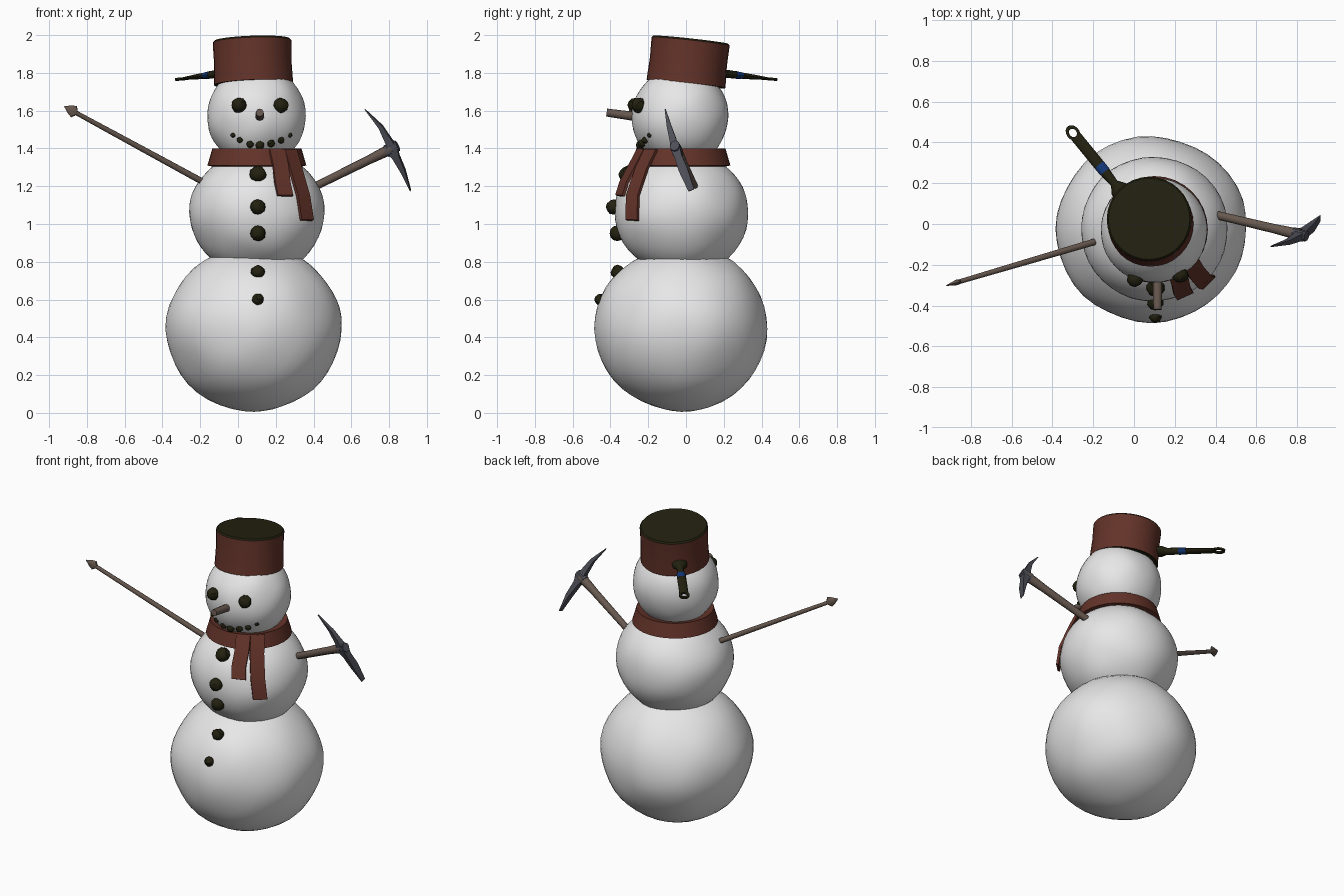
import bpy, bmesh, math, random
from mathutils import Vector, Matrix, noise

if "Cube" in bpy.data.objects:
    bpy.data.objects.remove(bpy.data.objects["Cube"])

random.seed(4)


def mat(name, rgb):
    m = bpy.data.materials.new(name)
    m.diffuse_color = (*rgb, 1)
    m.use_nodes = True
    m.node_tree.nodes["Principled BSDF"].inputs["Base Color"].default_value = m.diffuse_color
    return m


SNOW = mat("snow white", (0.8, 0.8, 0.8))
RED = mat("rust red", (0.125, 0.033, 0.022))
COAL = mat("coal black", (0.016, 0.015, 0.005))
WOOD = mat("grey wood", (0.135, 0.098, 0.078))
METAL = mat("dark metal", (0.075, 0.077, 0.095))
BLUE = mat("blue", (0.007, 0.04, 0.19))


def finish(name, bm, *mats, angle=40):
    bmesh.ops.recalc_face_normals(bm, faces=bm.faces)
    me = bpy.data.meshes.new(name)
    bm.to_mesh(me)
    bm.free()
    for m in mats:
        me.materials.append(m)
    ob = bpy.data.objects.new(name, me)
    bpy.context.collection.objects.link(ob)
    bpy.ops.object.select_all(action='DESELECT')
    ob.select_set(True)
    bpy.context.view_layer.objects.active = ob
    bpy.ops.object.shade_smooth_by_angle(angle=math.radians(angle))
    return ob


def loft(points, sizes, side=(0, 0, 1), n=10):
    """Closed tube through points; sizes are (half width along side, half depth).
    n = 4 gives a box section."""
    bm = bmesh.new()
    pts = [Vector(p) for p in points]
    t = (pts[-1] - pts[0]).normalized()
    s = Vector(side)
    s = (s - t * s.dot(t)).normalized()
    d = t.cross(s)
    off, k = (math.pi / 4, math.sqrt(2)) if n == 4 else (0, 1)
    rings = []
    for p, (a, b) in zip(pts, sizes):
        ang = [off + 2 * math.pi * i / n for i in range(n)]
        rings.append([bm.verts.new(p + s * a * k * math.cos(u) + d * b * k * math.sin(u)) for u in ang])
    for r0, r1 in zip(rings, rings[1:]):
        for i in range(n):
            j = (i + 1) % n
            bm.faces.new((r0[i], r0[j], r1[j], r1[i]))
    bm.faces.new(rings[0])
    bm.faces.new(rings[-1])
    bm.normal_update()
    return bm


# Snow balls: (centre, radii)
BALLS = {
    "bottom_ball": ((0.085, -0.025, 0.445), (0.465, 0.455, 0.44)),
    "middle_ball": ((0.10, -0.025, 1.06), (0.36, 0.355, 0.33)),
    "head": ((0.097, -0.03, 1.57), (0.262, 0.257, 0.265)),
}
for name, (c, r) in BALLS.items():
    bm = bmesh.new()
    bmesh.ops.create_icosphere(bm, subdivisions=4, radius=1)
    for v in bm.verts:
        lump = 1 + 0.025 * noise.noise(v.co * 1.8 + Vector(c) * 5)
        v.co = Vector(c) + Vector([v.co[i] * r[i] * lump for i in range(3)])
    finish(name, bm, SNOW, angle=80)


def front_y(ball, x, z):
    c, r = BALLS[ball]
    return c[1] - r[1] * math.sqrt(max(0, 1 - ((x - c[0]) / r[0]) ** 2 - ((z - c[2]) / r[2]) ** 2))


def coal(name, ball, x, z, r):
    bm = bmesh.new()
    bmesh.ops.create_icosphere(bm, subdivisions=2, radius=r)
    for v in bm.verts:
        v.co *= random.uniform(0.93, 1.05)
        v.co += Vector((x, front_y(ball, x, z) - r * 0.1, z))
    finish(name, bm, COAL, angle=30)


# Eyes, mouth and buttons
for x in (0.005, 0.228):
    coal("eye", "head", x, 1.628, 0.041)
for x, z, r in ((-0.026, 1.47, .013), (0.01, 1.445, .016), (0.064, 1.423, .02), (0.116, 1.417, .024),
                (0.175, 1.426, .021), (0.228, 1.443, .018), (0.275, 1.47, .013)):
    coal("mouth_coal", "head", x, z, r)
for ball, z, r in (("middle_ball", 1.262, .046), ("middle_ball", 1.09, .041), ("middle_ball", .95, .042),
                   ("bottom_ball", .745, .038), ("bottom_ball", .60, .032)):
    coal("button", ball, 0.105, z, r)

# Nose
finish("nose", loft([(0.115, -0.24, 1.565), (0.115, -0.42, 1.59)], [(.025, .025), (.021, .021)]), WOOD)

# Pan worn as a hat: rust side, black base and underside
tilt = Matrix.Rotation(math.radians(-2), 3, 'Y') @ Matrix.Rotation(math.radians(-6.2), 3, 'X')
axis = tilt @ Vector((0, 0, 1))
base = Vector((0.082, 0, 1.742))
bm = loft([base + axis * h for h in (0, 0.12, 0.226, 0.235)],
          [(r, r) for r in (.21, .205, .208, .20)], (1, 0, 0), 32)
for f in bm.faces:
    f.material_index = int(abs(f.normal.dot(axis)) > 0.4)
finish("pan_hat", bm, RED, COAL)

# Pan handle: flared root, blue collar, bar and hanging loop
root, tip = Vector((-0.04, 0.13, 1.805)), Vector((-0.325, 0.478, 1.764))
along = tip - root
flat = (along.y, -along.x, 0)


def on_handle(*ts):
    return [root + along * t for t in ts]


finish("handle_root", loft(on_handle(0, .12, .2, .36), [(.05, .03), (.045, .03), (.02, .022), (.026, .02)], flat, 12), COAL)
finish("handle_collar", loft(on_handle(.36, .46), [(.028, .021), (.028, .018)], flat, 12), BLUE)
finish("handle_bar", loft(on_handle(.46, .66, .86), [(.028, .017), (.028, .013), (.028, .007)], flat, 12), COAL)
bm = bmesh.new()
u, w = along.normalized(), Vector(flat).normalized()
up = u.cross(w)
n = 20
rings = []
for i in range(n):
    a = 2 * math.pi * i / n
    out = u * math.cos(a) * 1.25 + w * math.sin(a)
    c = root + along * 0.91
    rings.append([bm.verts.new(c + out * ro + up * h)
                  for ro, h in ((.032, .006), (.018, .006), (.018, -.006), (.032, -.006))])
for i in range(n):
    a, b = rings[i], rings[(i + 1) % n]
    for k in range(4):
        bm.faces.new((a[k], a[(k + 1) % 4], b[(k + 1) % 4], b[k]))
finish("handle_loop", bm, COAL)

# Scarf band and two hanging tails
finish("scarf_band", loft([(0.1, -0.027, z) for z in (1.30, 1.31, 1.40, 1.385)],
                          [(r, r) for r in (.22, .262, .236, .18)], (1, 0, 0), 32), RED)
for pts, side in (
    ([(.205, -.235, 1.395), (.225, -.28, 1.31), (.235, -.328, 1.22), (.25, -.35, 1.15)], (.9, .42, 0)),
    ([(.275, -.185, 1.395), (.305, -.235, 1.29), (.345, -.282, 1.15), (.365, -.285, 1.02)], (.72, .7, 0)),
):
    finish("scarf_tail", loft(pts, [(.044, .008)] * 4, side, 4), RED)

# Spear arm on the left
a, b = Vector((-0.195, -0.088, 1.228)), Vector((-0.86, -0.284, 1.59))
finish("spear_shaft", loft([a, a.lerp(b, .5), b], [(.017, .017), (.015, .015), (.012, .012)]), WOOD)
d = (b - a).normalized()
finish("spear_head", loft([b - d * .005, b + d * .01, b + d * .035, b + d * .07],
                          [(.016, .012), (.034, .014), (.024, .009), (.002, .002)], (0, 0, 1), 8), WOOD)

# Pickaxe arm on the right
a, b = Vector((0.40, 0.045, 1.195)), Vector((0.815, -0.053, 1.40))
finish("pick_handle", loft([a, a.lerp(b, .7), b], [(.021, .021), (.024, .024), (.03, .03)]), WOOD)
finish("pick_blade", loft([(.672, -.11, 1.607), (.755, -.088, 1.515), (.80, -.065, 1.435), (.818, -.053, 1.395),
                           (.837, -.04, 1.355), (.875, -.012, 1.28), (.913, .028, 1.178)],
                          [(.002, .003), (.012, .012), (.019, .018), (.03, .026), (.019, .02), (.012, .024), (.002, .016)],
                          b - a, 4), METAL)
d = (b - a).normalized()
finish("pick_socket", loft([b - d * .035, b + d * .035], [(.034, .03), (.03, .026)], (0, 0, 1), 8), METAL)
